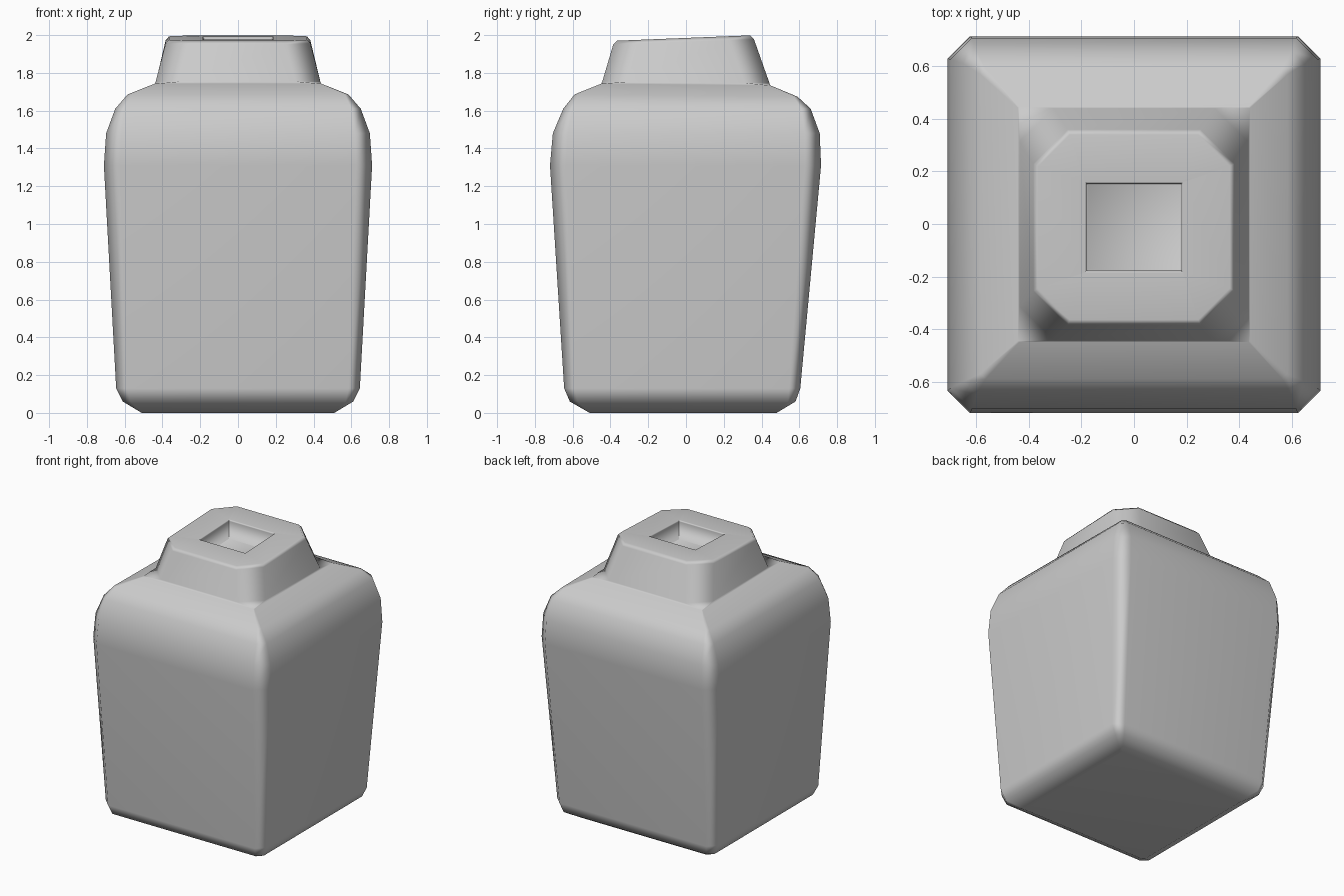
import bpy
import bmesh
import math

cube = bpy.data.objects.get("Cube")
if cube:
    bpy.data.objects.remove(cube, do_unlink=True)

GREY = (0.6, 0.6, 0.6, 1)
mat = bpy.data.materials.new("plain grey")
mat.use_nodes = True
mat.diffuse_color = GREY
mat.node_tree.nodes["Principled BSDF"].inputs["Base Color"].default_value = GREY


def ring(bm, z, hx, y0, y1, c, tilt=0):
    """Rectangle with cut corners; tilt raises it towards the back."""
    pts = [(hx, y0 + c), (hx, y1 - c), (hx - c, y1), (c - hx, y1),
           (-hx, y1 - c), (-hx, y0 + c), (c - hx, y0), (hx - c, y0)]
    return [bm.verts.new((x, y, z + tilt * y)) for x, y in pts]


# Profile: z, half width, front y, back y, corner cut, tilt
PROFILE = [
    # base and body
    (0, 0.51, -0.51, 0.48, 0.01, 0),
    (0.06, 0.61, -0.615, 0.58, 0.04, 0),
    (0.13, 0.645, -0.645, 0.605, 0.06, 0),
    (1.31, 0.71, -0.72, 0.715, 0.085, 0),
    (1.48, 0.698, -0.705, 0.708, 0.08, 0),
    (1.61, 0.65, -0.65, 0.66, 0.05, 0),
    (1.68, 0.585, -0.59, 0.59, 0.02, -0.01),
    (1.738, 0.442, -0.45, 0.447, 0.005, -0.01),
    # neck
    (1.75, 0.436, -0.443, 0.442, 0.13, -0.01),
    (1.965, 0.383, -0.385, 0.36, 0.13, 0.035),
    (1.985, 0.365, -0.365, 0.34, 0.12, 0.04),
    # opening and its recess
    (1.985, 0.187, -0.185, 0.16, 0.002, 0.04),
    (1.975, 0.18, -0.178, 0.153, 0.002, 0.04),
    (1.85, 0.178, -0.176, 0.151, 0.002, 0.04),
]

bm = bmesh.new()
rings = [ring(bm, *row) for row in PROFILE]
for low, high in zip(rings, rings[1:]):
    for i in range(8):
        j = (i + 1) % 8
        bm.faces.new((low[i], low[j], high[j], high[i]))
bm.faces.new(rings[0][::-1])
bm.faces.new(rings[-1])
bmesh.ops.recalc_face_normals(bm, faces=bm.faces)

mesh = bpy.data.meshes.new("jar")
bm.to_mesh(mesh)
bm.free()
mesh.materials.append(mat)
jar = bpy.data.objects.new("jar", mesh)
bpy.context.collection.objects.link(jar)

# Soft shading that keeps the broad panels flat
bpy.context.view_layer.objects.active = jar
jar.select_set(True)
bpy.ops.object.shade_smooth_by_angle(angle=math.radians(100))
weighted = jar.modifiers.new("panel shading", 'WEIGHTED_NORMAL')
weighted.keep_sharp = True
